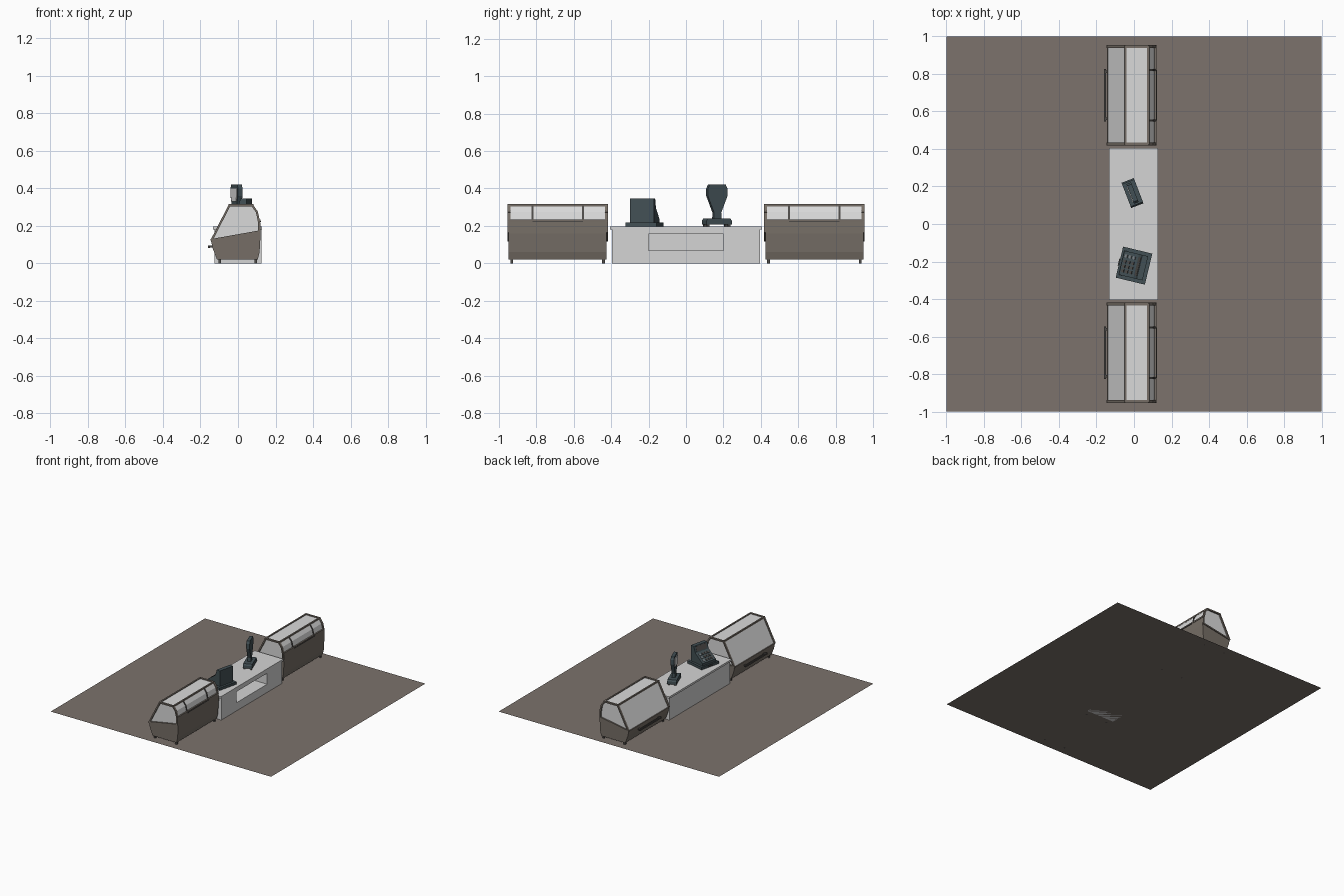
import bpy, bmesh, math
from mathutils import Matrix, Vector

if "Cube" in bpy.data.objects:
    bpy.data.objects.remove(bpy.data.objects["Cube"])


def mat(name, r, g, b):
    m = bpy.data.materials.new(name)
    m.diffuse_color = (r, g, b, 1)
    m.use_nodes = True
    m.node_tree.nodes["Principled BSDF"].inputs["Base Color"].default_value = m.diffuse_color
    return m


FLOOR = mat("floor brown", 0.200, 0.168, 0.150)
BODY = mat("case brown", 0.180, 0.155, 0.132)
DARK = mat("dark trim", 0.075, 0.070, 0.066)
LIGHT = mat("counter grey", 0.66, 0.66, 0.66)
GLASS = mat("glass grey", 0.70, 0.70, 0.70)
TEAL = mat("machine slate", 0.055, 0.080, 0.090)
KEY = mat("key grey", 0.20, 0.22, 0.23)


def finish(name, bm, m, matrix=Matrix()):
    bmesh.ops.recalc_face_normals(bm, faces=bm.faces)
    me = bpy.data.meshes.new(name)
    bm.to_mesh(me)
    bm.free()
    me.materials.append(m)
    o = bpy.data.objects.new(name, me)
    o.matrix_world = matrix
    bpy.context.collection.objects.link(o)
    return o


def prism(name, pts, a, b, m, matrix=Matrix(), axis="y"):
    """Extrude a (horizontal, z) outline between a and b along an axis."""
    bm = bmesh.new()
    at = (lambda p, d: (p[0], d, p[1])) if axis == "y" else (lambda p, d: (d, p[0], p[1]))
    f = bm.faces.new([bm.verts.new(at(p, a)) for p in pts])
    new = bmesh.ops.extrude_face_region(bm, geom=[f])["geom"]
    shift = Vector(at((0, 0), b - a))
    bmesh.ops.translate(bm, verts=[v for v in new if isinstance(v, bmesh.types.BMVert)], vec=shift)
    return finish(name, bm, m, matrix)


def box(name, x0, x1, y0, y1, z0, z1, m, matrix=Matrix()):
    return prism(name, [(x0, z0), (x1, z0), (x1, z1), (x0, z1)], y0, y1, m, matrix)


def bar(name, p, q, w, a, b, m, matrix=Matrix()):
    """Bar of width w following the segment p-q in the xz plane."""
    p, q = Vector(p), Vector(q)
    d = (q - p).normalized() * w / 2
    n = Vector((-d.y, d.x))
    return prism(name, [p - d - n, q + d - n, q + d + n, p - d + n], a, b, m, matrix)


# Floor
bm = bmesh.new()
bmesh.ops.create_grid(bm, x_segments=1, y_segments=1, size=1)
finish("floor", bm, FLOOR)

# Counter with an open shelf on the +x side
counter = box("counter_body", -0.125, 0.125, -0.395, 0.395, 0, 0.18, LIGHT)
cutter = box("shelf_cutter", -0.015, 0.2, -0.2, 0.2, 0.067, 0.157, LIGHT)
cutter.hide_render = True
cutter.hide_viewport = True
mod = counter.modifiers.new("shelf", "BOOLEAN")
mod.operation = "DIFFERENCE"
mod.solver = "EXACT"
mod.object = cutter
box("counter_top", -0.132, 0.128, -0.405, 0.405, 0.18, 0.196, LIGHT)

# Display cases
body = [(-0.112, 0.02), (0.105, 0.02), (0.115, 0.06), (0.121, 0.16), (0.118, 0.235),
        (0.106, 0.235), (0.11, 0.17), (-0.145, 0.125), (-0.135, 0.08)]
glass = [(-0.14, 0.125), (-0.045, 0.31), (0.076, 0.31), (0.10, 0.275), (0.112, 0.225), (0.113, 0.17)]
L = 0.262
for side, cy in (("left", -0.686), ("right", 0.686)):
    M = Matrix.Translation((0, cy, 0))
    prism("case_body_" + side, body, -L, L, BODY, M)
    prism("case_glass_" + side, glass, -L + 0.006, L - 0.006, GLASS, M)
    # frames around both ends
    for e in (-1, 1):
        for i in range(len(glass)):
            y = sorted((e * (L - 0.01), e * (L + 0.006)))
            bar(f"end_frame_{side}", glass[i], glass[(i + 1) % 6], 0.011, *y, BODY, M)
        # feet
        for x in (-0.098, 0.094):
            box("case_foot_" + side, x - 0.007, x + 0.007, e * 0.245 - 0.007,
                e * 0.245 + 0.007, 0, 0.022, DARK, M)
    # long rails
    for p in glass[1:3]:
        box("top_rail_" + side, p[0] - 0.006, p[0] + 0.006, -L, L, p[1] - 0.006, p[1] + 0.006, BODY, M)
    box("front_sill_" + side, 0.104, 0.121, -L, L, 0.223, 0.235, BODY, M)
    box("front_grip_" + side, 0.112, 0.1235, -0.135, 0.135, 0.221, 0.227, DARK, M)
    # front glass posts
    for y in (-0.135, 0.135):
        for i in (2, 3):
            bar("glass_post_" + side, glass[i], glass[i + 1], 0.009, y - 0.005, y + 0.005, DARK, M)
    # rear handle
    box("rear_handle_" + side, -0.160, -0.150, -0.14, 0.14, 0.083, 0.096, DARK, M)
    for y in (-0.125, 0.125):
        box("handle_mount_" + side, -0.152, -0.128, y - 0.007, y + 0.007, 0.084, 0.095, DARK, M)

# Cash register, keys facing -x
M = Matrix.Translation((0, -0.222, 0)) @ Matrix.Rotation(math.radians(-13.5), 4, "Z")
box("register_drawer", -0.08, 0.08, -0.085, 0.085, 0.196, 0.217, TEAL, M)
wedge = [(-0.068, 0.217), (0.062, 0.217), (0.062, 0.345), (0.03, 0.345), (0.012, 0.295), (-0.068, 0.237)]
prism("register_body", wedge, -0.066, 0.066, TEAL, M)
bar("register_display", (0.0275, 0.337), (0.0155, 0.304), 0.004, -0.05, 0.05, DARK, M)
for r in range(3):
    for y in (-0.04, -0.015, 0.01, 0.04):
        t = 0.2 + 0.27 * r
        x, z = -0.068 + 0.08 * t, 0.237 + 0.058 * t
        bar("register_key", (x - 0.004, z - 0.001), (x + 0.004, z + 0.005), 0.006,
            y - 0.008, y + 0.008, KEY if y == 0.04 else DARK, M)
box("drawer_handle", -0.085, -0.079, -0.02, 0.02, 0.204, 0.209, DARK, M)

# Weighing terminal with an upright head, screen facing -x
M = Matrix.Translation((-0.008, 0.165, 0)) @ Matrix.Rotation(math.radians(21), 4, "Z")
for x in (-0.024, 0.024):
    for y in (-0.06, 0.06):
        box("terminal_foot", x - 0.007, x + 0.007, y - 0.007, y + 0.007, 0.196, 0.208, DARK, M)
prism("terminal_base", [(-0.072, 0.206), (0.072, 0.206), (0.072, 0.228), (0.064, 0.24),
                        (-0.064, 0.24), (-0.072, 0.228)], -0.035, 0.035, TEAL, M, "x")
half = [(0.022, 0.238), (0.02, 0.27), (0.056, 0.36), (0.056, 0.40), (0.046, 0.42)]
head = half + [(-y, z) for y, z in reversed(half)]
prism("terminal_head", head, -0.013, 0.013, TEAL, M, "x")
prism("terminal_screen", [(-0.032, 0.33), (0.032, 0.33), (0.045, 0.362), (0.045, 0.402),
                          (-0.045, 0.402), (-0.045, 0.362)], -0.017, -0.012, GLASS, M, "x")
